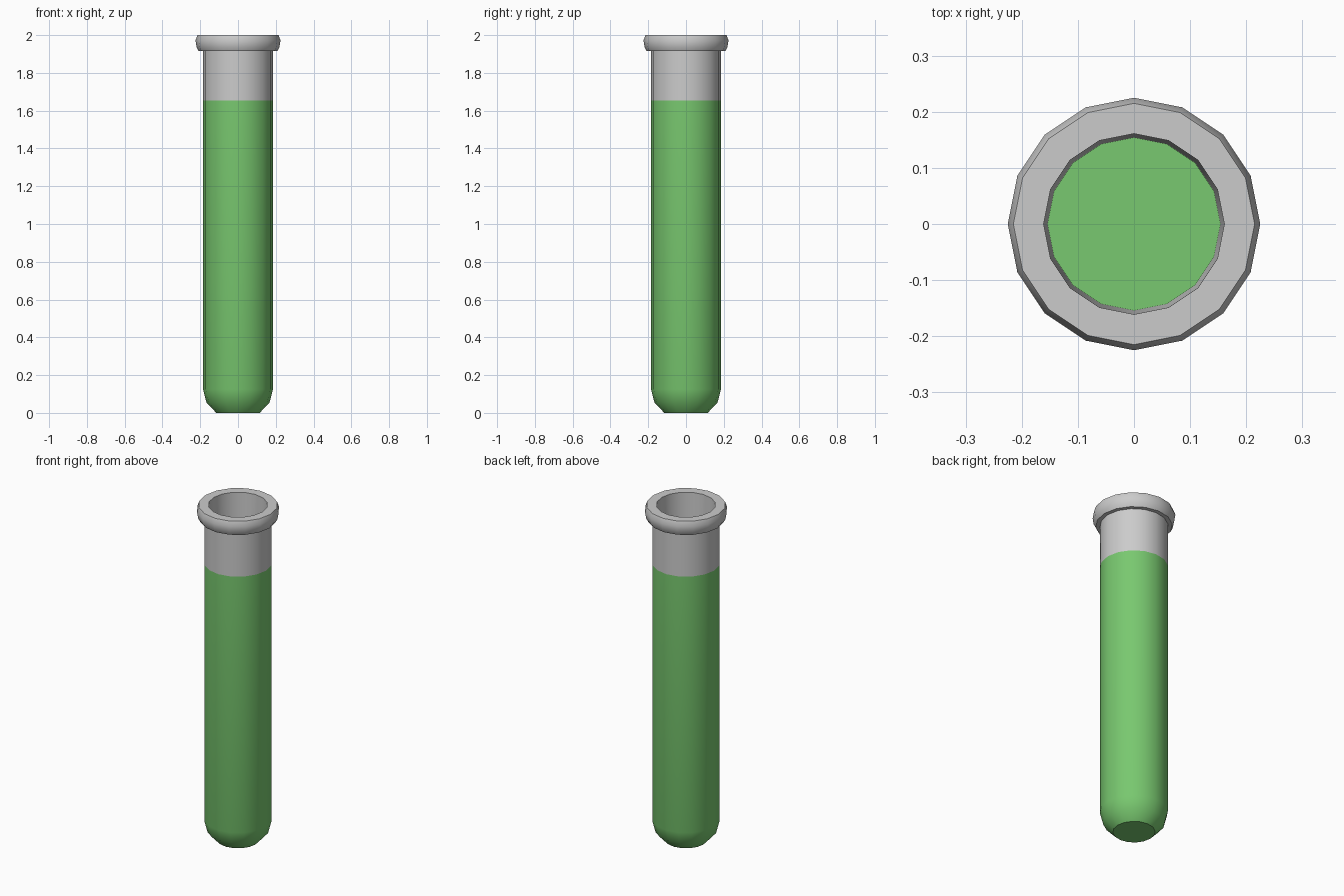
import bpy, bmesh, math

if "Cube" in bpy.data.objects:
    bpy.data.objects.remove(bpy.data.objects["Cube"])

SIDES = 16

def lathe(name, profile, closed=False, color=None):
    """Revolve (radius, z) points about z; open ends are capped if not closed."""
    bm = bmesh.new()
    rings = []
    for r, z in profile:
        rings.append([bm.verts.new((r * math.cos(2 * math.pi * i / SIDES),
                                    r * math.sin(2 * math.pi * i / SIDES), z))
                      for i in range(SIDES)])
    pairs = list(zip(rings, rings[1:]))
    if not closed:
        bm.faces.new(rings[0][::-1])
        bm.faces.new(rings[-1])
    for a, b in pairs:
        for i in range(SIDES):
            j = (i + 1) % SIDES
            bm.faces.new((a[i], a[j], b[j], b[i]))
    mesh = bpy.data.meshes.new(name)
    bm.to_mesh(mesh)
    bm.free()
    ob = bpy.data.objects.new(name, mesh)
    bpy.context.collection.objects.link(ob)
    if color:
        mat = bpy.data.materials.new(name + "_colour")
        mat.diffuse_color = color
        mat.use_nodes = True
        mat.node_tree.nodes["Principled BSDF"].inputs["Base Color"].default_value = mat.diffuse_color
        mesh.materials.append(mat)
    bpy.ops.object.select_all(action='DESELECT')
    ob.select_set(True)
    bpy.context.view_layer.objects.active = ob
    bpy.ops.object.shade_smooth_by_angle(angle=math.radians(30))
    return ob

LEVEL = 1.655

# Filled lower part of the tube, with the flat liquid surface on top
lathe("filled_tube", [(0.115, 0), (0.167, 0.055), (0.185, 0.125),
                      (0.185, LEVEL), (0.154, LEVEL)],
      color=(0.19, 0.58, 0.16, 1))

# Clear neck, flared rim and inner wall down to the liquid
lathe("neck_and_rim", [(0.185, LEVEL), (0.185, 1.915), (0.208, 1.915),
                       (0.219, 1.935), (0.225, 1.972), (0.215, 2.0),
                       (0.161, 2.0), (0.154, LEVEL)], closed=True)
